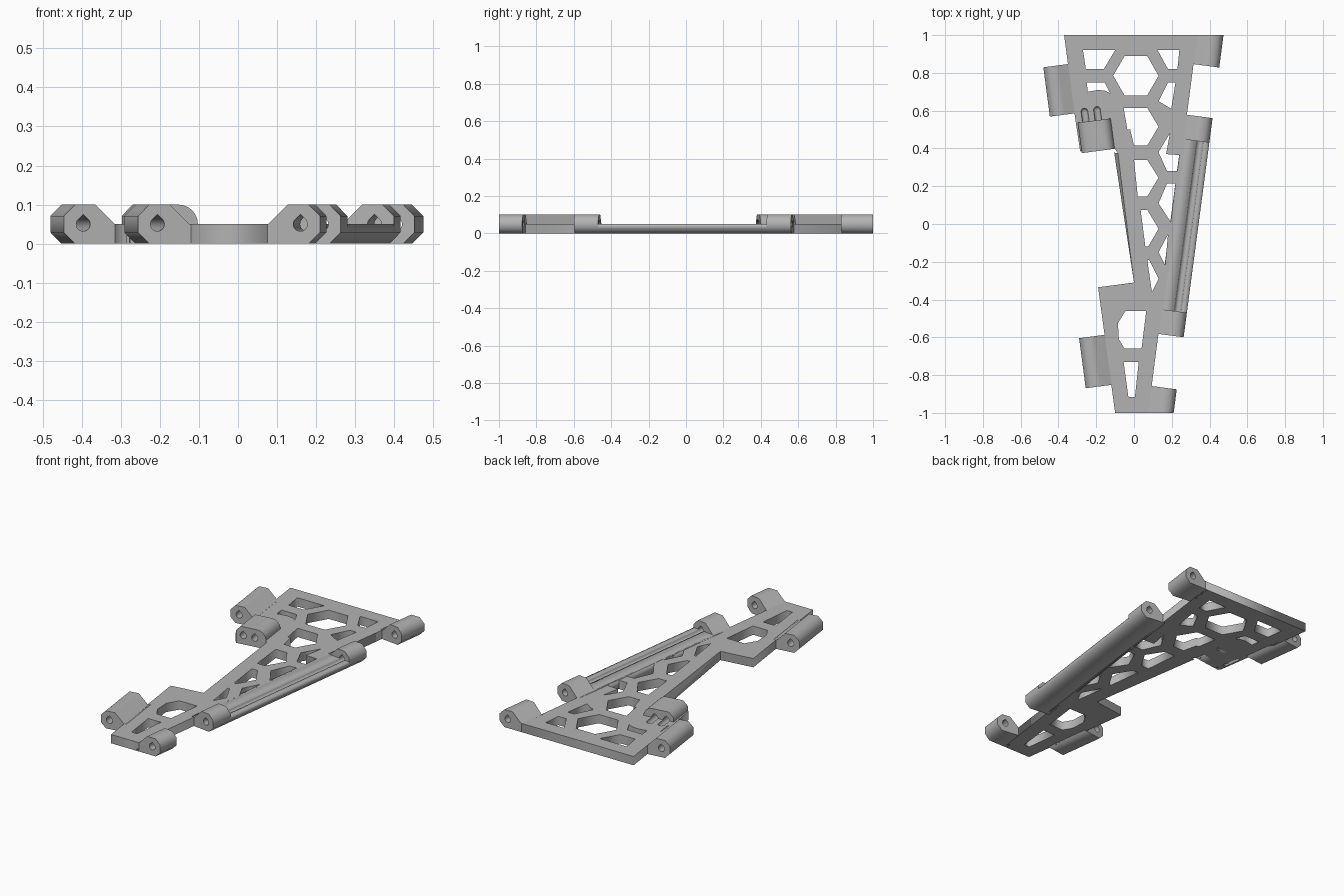
import bpy
import bmesh
from math import atan, cos, sin, pi
from mathutils import Matrix, Vector

if "Cube" in bpy.data.objects:
    bpy.data.objects.remove(bpy.data.objects["Cube"], do_unlink=True)

GREY = (0.45, 0.45, 0.45, 1)
grey = bpy.data.materials.new("plain grey")
grey.diffuse_color = GREY
grey.use_nodes = True
grey.node_tree.nodes["Principled BSDF"].inputs["Base Color"].default_value = GREY

SLOPE = 0.132            # lean of both long edges
ANGLE = atan(SLOPE)
THICK = 0.05
BORE = 0.018


def extrude_shape(name, loops, depth, matrix):
    """Solid from flat loops (outline first, then holes), centred on its depth."""
    curve = bpy.data.curves.new(name, "CURVE")
    curve.dimensions = "2D"
    curve.fill_mode = "BOTH"
    curve.extrude = depth / 2
    for loop in loops:
        spline = curve.splines.new("POLY")
        spline.points.add(len(loop) - 1)
        for point, (x, y) in zip(spline.points, loop):
            point.co = (x, y, 0, 1)
        spline.use_cyclic_u = True
    temp = bpy.data.objects.new(name, curve)
    bpy.context.scene.collection.objects.link(temp)
    bpy.context.view_layer.update()
    mesh = bpy.data.meshes.new_from_object(
        temp.evaluated_get(bpy.context.evaluated_depsgraph_get()))
    bpy.data.objects.remove(temp, do_unlink=True)
    bm = bmesh.new()
    bm.from_mesh(mesh)
    bmesh.ops.remove_doubles(bm, verts=bm.verts, dist=1e-5)
    bm.transform(matrix)
    # Square off anything past the two straight ends
    for end in (-1, 1):
        bmesh.ops.bisect_plane(bm, geom=bm.verts[:] + bm.edges[:] + bm.faces[:],
                               plane_co=(0, end, 0), plane_no=(0, end, 0), clear_outer=True)
        rim = [e for e in bm.edges if e.is_boundary]
        if rim:
            bmesh.ops.triangle_fill(bm, edges=rim, use_beauty=True)
    bmesh.ops.recalc_face_normals(bm, faces=bm.faces)
    bm.to_mesh(mesh)
    bm.free()
    mesh.name = name
    mesh.materials.clear()
    mesh.materials.append(grey)
    obj = bpy.data.objects.new(name, mesh)
    bpy.context.scene.collection.objects.link(obj)
    return obj


def arc(cx, cy, r, start, end, steps):
    return [(cx + r * cos(start + (end - start) * i / steps),
             cy + r * sin(start + (end - start) * i / steps)) for i in range(steps + 1)]


def teardrop(cx, cy):
    return arc(cx, cy, BORE, pi * 0.75, pi * 2.25, 18) + [(cx, cy + BORE * 1.41)]


def edge_frame(side, x, y, z=THICK):
    """Frame with X outward across the edge, Y up, Z along the leaning edge."""
    ax = Vector((cos(ANGLE), -side * sin(ANGLE), 0))
    ay = Vector((0, 0, 1))
    m = Matrix((ax, ay, ax.cross(ay))).transposed().to_4x4()
    return Matrix.Translation((x, y, z)) @ m


def edge_part(name, side, y0, y1, loops):
    mid = (y0 + y1) / 2
    offset = 0.2915 if side > 0 else 0.32
    loops = [[(side * u, v) for u, v in loop] for loop in loops]
    return extrude_shape(name, loops, (y1 - y0) / cos(ANGLE),
                         edge_frame(side, side * (offset + SLOPE * mid), mid))


# Base plate outline and its honeycomb windows
outline = [(-.37, 1), (-.31, .55), (-.285, .385), (-.11, .41), (-.085, .375), (0, -.31),
           (-.19, -.335), (-.10, -1), (.075, -1), (.335, 1)]
hexagon = arc(.01, .785, .12, 0, pi * 5 / 3, 5)
windows = [
    hexagon,
    [(-.27, .92), (-.10, .92), (-.16, .82), (-.255, .82)],
    [(-.25, .75), (-.155, .75), (-.125, .69), (-.15, .705), (-.19, .71), (-.245, .70)],
    [(.125, .92), (.24, .92), (.23, .82), (.18, .82)],
    [(.18, .75), (.22, .75), (.197, .61), (.13, .65)],
    [(-.055, .615), (.07, .615), (.13, .515), (.07, .415), (0, .415), (-.02, .5), (-.035, .5)],
    [(.19, .48), (.17, .37), (.24, .365), (.23, .28), (.175, .28), (.13, .38)],
    [(0, .34), (.07, .34), (.13, .245), (.07, .145), (.02, .145)],
    [(.175, .215), (.22, .215), (.195, .01), (.13, .11)],
    [(.035, .075), (.07, .075), (.13, -.025), (.075, -.12), (.06, -.12)],
    [(.18, -.055), (.165, -.22), (.13, -.15)],
    [(.07, -.19), (.08, -.19), (.13, -.29), (.095, -.36)],
    [(-.045, -.46), (.065, -.46), (.04, -.66), (-.05, -.66), (-.08, -.61), (-.085, -.525)],
    [(-.055, -.73), (.025, -.73), (.005, -.915), (-.03, -.915)],
]
plate = extrude_shape("base_plate", [outline] + windows, THICK,
                      Matrix.Translation((0, 0, THICK / 2)))

# Hinge knuckles: chamfered barrel with a bore, ramping down to the plate
barrel = [(-.10, -.05), (.021, -.05), (.05, -.021), (.05, .021), (.021, .05),
          (-.032, .05), (-.082, 0), (-.10, 0)]
knuckles = [
    ("left_rear_knuckle", 1, .835, 1.03), ("left_upper_knuckle", 1, .437, .567),
    ("left_lower_knuckle", 1, -.593, -.463), ("left_front_knuckle", 1, -1.03, -.869),
    ("right_rear_knuckle", -1, .575, .836), ("right_front_knuckle", -1, -.863, -.598),
]
for name, side, y0, y1 in knuckles:
    edge_part(name, side, y0, y1, [barrel, teardrop(0, 0)])

# Grooved rail joining the two middle knuckles
rail = [(-.10, -.05), (.021, -.05), (.05, -.021), (.05, 0)]
edge_part("grooved_rail", 1, -.463, .437, [rail + arc(0, 0, BORE, 0, -pi, 10) + [(-.10, 0)]])

# Sloped flank along the narrow side of the plate
bm = bmesh.new()
top_a, top_b = (-.085, .375, THICK), (0, -.31, THICK)
corners = [(-.105, .378, 0), (-.085, .375, 0), top_a, (0, -.31, 0), top_b]
a, b, c, d, e = [bm.verts.new(p) for p in corners]
for face in ((a, b, c), (a, c, e), (a, e, d), (a, d, b), (b, d, e, c)):
    bm.faces.new(face)
bmesh.ops.recalc_face_normals(bm, faces=bm.faces)
mesh = bpy.data.meshes.new("sloped_flank")
bm.to_mesh(mesh)
bm.free()
mesh.materials.append(grey)
bpy.context.scene.collection.objects.link(bpy.data.objects.new("sloped_flank", mesh))

# Cable holder with two bores
bores = (-.045, .022)
block = [(-.0875, -.05), (.0875, -.05), (.0875, 0)] + arc(.0375, 0, .05, 0, pi / 2, 8) \
    + [(-.06, .05), (-.0875, .021)]
holder_frame = edge_frame(-1, -.20, .467)
extrude_shape("cable_holder", [block] + [teardrop(x, 0) for x in bores], .162, holder_frame)

# Round-ended grooves running from the bores into the plate
for x in bores:
    bm = bmesh.new()
    bmesh.ops.create_cone(bm, cap_ends=True, segments=20, radius1=BORE, radius2=BORE, depth=.23,
                          matrix=holder_frame @ Matrix.Translation((x, 0, -.02)))
    bm_ball = bmesh.new()
    bmesh.ops.create_uvsphere(bm_ball, u_segments=20, v_segments=10, radius=BORE,
                              matrix=holder_frame @ Matrix.Translation((x, 0, -.135)))
    for label, part in (("groove_cutter", bm), ("groove_end_cutter", bm_ball)):
        mesh = bpy.data.meshes.new(label)
        part.to_mesh(mesh)
        part.free()
        mesh.materials.append(grey)
        cutter = bpy.data.objects.new(label, mesh)
        bpy.context.scene.collection.objects.link(cutter)
        cutter.hide_render = True
        cutter.hide_set(True)
        cut = plate.modifiers.new(label, "BOOLEAN")
        cut.operation = "DIFFERENCE"
        cut.solver = "EXACT"
        cut.object = cutter
